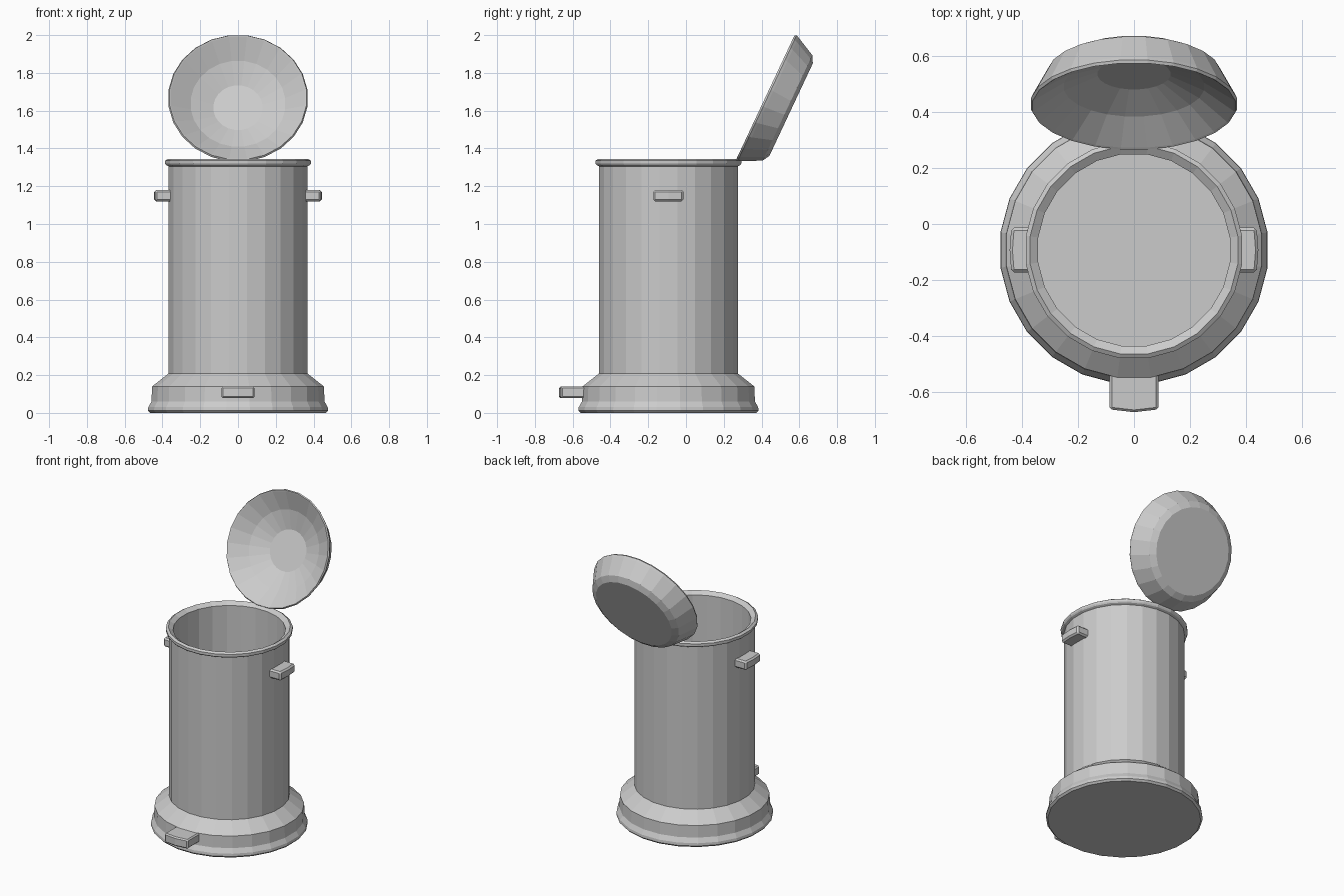
import bpy, bmesh, math
from mathutils import Matrix, Vector

if "Cube" in bpy.data.objects:
    bpy.data.objects.remove(bpy.data.objects["Cube"])

SIDES = 24
CY = -0.093                       # axis of the can in y
K = 1 / math.cos(math.pi / SIDES)  # flats, not corners, sit on the axes


def finish(name, bm, matrix):
    bmesh.ops.recalc_face_normals(bm, faces=bm.faces)
    me = bpy.data.meshes.new(name)
    bm.to_mesh(me)
    bm.free()
    ob = bpy.data.objects.new(name, me)
    ob.matrix_world = matrix
    bpy.context.collection.objects.link(ob)
    return ob


def lathe(name, profile, matrix):
    """Closed solid of revolution; both profile ends are capped with a flat disc."""
    bm = bmesh.new()
    rings = []
    for r, z in profile:
        ring = []
        for i in range(SIDES):
            a = 2 * math.pi * (i + 0.5) / SIDES
            ring.append(bm.verts.new((r * K * math.cos(a), r * K * math.sin(a), z)))
        rings.append(ring)
    for lo, hi in zip(rings, rings[1:]):
        for i in range(SIDES):
            j = (i + 1) % SIDES
            bm.faces.new((lo[i], lo[j], hi[j], hi[i]))
    bm.faces.new(rings[0])
    bm.faces.new(rings[-1])
    return finish(name, bm, matrix)


def slab(name, outline, z0, z1, bevel):
    """Plan outline extruded upwards, with chamfered edges."""
    bm = bmesh.new()
    face = bm.faces.new([bm.verts.new((x, y, z0)) for x, y in outline])
    top = bmesh.ops.extrude_face_region(bm, geom=[face])
    verts = [v for v in top["geom"] if isinstance(v, bmesh.types.BMVert)]
    bmesh.ops.translate(bm, verts=verts, vec=(0, 0, z1 - z0))
    bmesh.ops.recalc_face_normals(bm, faces=bm.faces)
    edges = [e for e in bm.edges if e.calc_face_angle(0) > 0.6]
    bmesh.ops.bevel(bm, geom=edges, offset=bevel, segments=1, affect='EDGES')
    return finish(name, bm, Matrix.Translation((0, CY, 0)))


axis = Matrix.Translation((0, CY, 0))

# Flared foot
lathe("base", [(0.465, 0), (0.477, 0.012), (0.475, 0.03), (0.458, 0.06),
               (0.455, 0.14), (0.366, 0.21)], axis)

# Hollow body with rolled rim
lathe("body", [(0.367, 0.02), (0.367, 1.305), (0.381, 1.312), (0.386, 1.32),
               (0.386, 1.335), (0.371, 1.345), (0.342, 1.325), (0.342, 0.06)], axis)

# Open lid: hollow dish, tilted back on the rear of the rim
n = Vector((0, 0.905, -0.425)).normalized()
x = Vector((1, 0, 0))
y = n.cross(x)
lid_m = Matrix((x, y, n)).transposed().to_4x4()
lid_m.translation = (0, 0.42, 1.67)
lathe("lid", [(0.13, 0.128), (0.25, 0.078), (0.355, 0.004), (0.362, 0), (0.368, 0.01),
              (0.362, 0.024), (0.308, 0.13), (0.27, 0.151)], lid_m)

# Side handles
for side, s in (("left", -1), ("right", 1)):
    slab("handle_" + side,
         [(s * 0.345, 0.08), (s * 0.438, 0.08), (s * 0.444, 0),
          (s * 0.438, -0.08), (s * 0.345, -0.08)], 1.12, 1.18, 0.01)

# Foot pedal
slab("pedal", [(-0.087, -0.42), (-0.087, -0.569), (0, -0.579),
               (0.087, -0.569), (0.087, -0.42)], 0.078, 0.14, 0.008)
